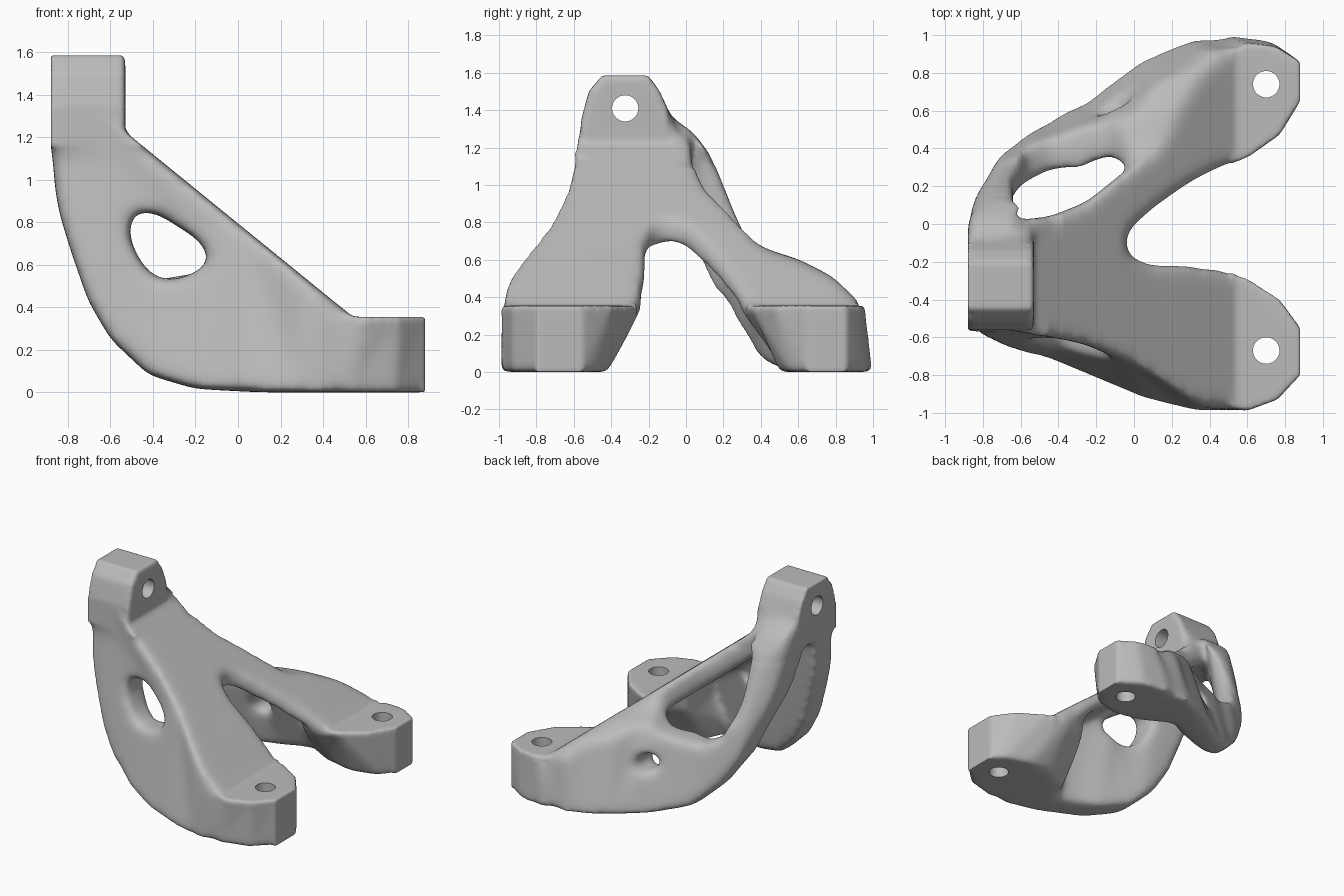
import bpy, bmesh, math

cube = bpy.data.objects.get("Cube")
if cube:
    bpy.data.objects.remove(cube, do_unlink=True)

metal = bpy.data.materials.new("grey_metal")
metal.use_nodes = True
grey = (0.5, 0.5, 0.5, 1)
metal.diffuse_color = grey
metal.node_tree.nodes["Principled BSDF"].inputs["Base Color"].default_value = grey


def stack(name, rings):
    """Closed solid from matching rings of 3D points."""
    bm = bmesh.new()
    rows = [[bm.verts.new(p) for p in ring] for ring in rings]
    n = len(rows[0])
    for a, b in zip(rows, rows[1:]):
        for i in range(n):
            j = (i + 1) % n
            bm.faces.new((a[i], a[j], b[j], b[i]))
    bm.faces.new(rows[0])
    bm.faces.new(rows[-1])
    bmesh.ops.recalc_face_normals(bm, faces=bm.faces)
    mesh = bpy.data.meshes.new(name)
    bm.to_mesh(mesh)
    bm.free()
    obj = bpy.data.objects.new(name, mesh)
    bpy.context.collection.objects.link(obj)
    return obj


def side_prism(name, pts, y0, y1):
    return stack(name, [[(x, y, z) for x, z in pts] for y in (y0, y1)])


def end_prism(name, pts, x0, x1):
    return stack(name, [[(x, y, z) for y, z in pts] for x in (x0, x1)])


def apply(obj, kind, **props):
    mod = obj.modifiers.new("step", kind)
    for key, value in props.items():
        setattr(mod, key, value)
    bpy.context.view_layer.objects.active = obj
    bpy.ops.object.modifier_apply(modifier=mod.name)


def boolean(obj, other, operation):
    apply(obj, 'BOOLEAN', operation=operation, solver='EXACT', object=other)


def cut(obj, cutter):
    boolean(obj, cutter, 'DIFFERENCE')
    bpy.data.objects.remove(cutter, do_unlink=True)


def slope(x):
    return 0.36 + (0.53 - x) * 0.815


# Side profile that limits walls and feet
limit = side_prism("profile_limit", [
    (-.875, 1.15), (-.86, .95), (-.84, .84), (-.785, .66), (-.705, .43), (-.6, .25),
    (-.42, .08), (-.2, .015), (.1, 0), (.88, 0), (.88, .355), (.54, .355), (-.53, 1.225),
    (-.62, 1.36), (-.875, 1.36)], -2, 2)
limit.hide_render = True

# Sloping forked plate, thicker along the window
plan = [(-.66, .02), (-.45, .04), (-.25, .12), (-.05, .28), (.05, .35), (.12, .38),
        (.2, .5), (.25, .63), (.36, .81), (.53, .94), (.53, .33), (.3, .22), (.1, .08),
        (-.02, -.03), (-.05, -.1), (-.02, -.17), (.08, -.21), (.25, -.21), (.53, -.26),
        (.53, -.98), (.36, -.96), (.235, -.88), (.11, -.81), (0, -.74), (-.25, -.64),
        (-.66, -.56)]


def underside(x, y):
    depth = .21 if y > .1 + x / 2 else .14
    return max(slope(x) - depth, .3)


sheet = stack("sloping_plate", [[(x, y, underside(x, y)) for x, y in plan],
                                [(x, y, slope(x)) for x, y in plan]])


# Curved leaning side walls: stations of x, outer y at the floor, lean, thickness
def wall(name, stations, side):
    def ring(z):
        outer = [(x, side * (y - k * z), z) for x, y, k, t in stations]
        inner = [(x, side * (y - t - k * z), z) for x, y, k, t in stations]
        return outer + inner[::-1]
    obj = stack(name, [ring(-.1), ring(1.4)])
    boolean(obj, limit, 'INTERSECT')
    return obj


back_wall = wall("back_wall", [(-.92, .36, .3, .28), (-.78, .44, .27, .23),
                               (-.65, .49, .2, .2), (-.5, .56, .2, .2), (-.3, .65, .26, .23),
                               (0, .85, .43, .3), (.3, .98, .3, .25), (.55, .98, .15, .2)], 1)
front_wall = wall("front_wall", [(-.92, .69, .14, .24), (-.8, .71, .14, .24),
                                 (-.5, .73, .14, .24), (-.2, .83, .21, .24),
                                 (0, .91, .22, .24), (.3, .99, .1, .24),
                                 (.55, .99, .05, .24)], -1)

# Trim the back wall's shoulder, then open the windows
cut(back_wall, end_prism("shoulder_cutter", [
    (-.1, 1.38), (.04, 1.28), (.14, 1.15), (.27, .84), (.33, .71), (.45, .65), (.6, .605),
    (.8, .505), (.95, .36), (1.2, .36), (1.2, 1.6), (-.1, 1.6)], -1, 1))
for target, pts, y0, y1 in (
    (front_wall, [(-.51, .82), (-.46, .85), (-.38, .84), (-.19, .72), (-.14, .65),
                  (-.15, .59), (-.28, .53), (-.37, .53), (-.45, .6), (-.51, .72)], -2, 0),
    (back_wall, [(-.63, 1.12), (-.56, 1.25), (-.3, 1.4), (-.02, .9), (-.03, .66), (-.14, .57),
                 (-.44, .52), (-.57, .59), (-.64, .85)], -.3, 2),
    (back_wall, [(-.1 + .075 * math.cos(i * math.pi / 8),
                  .36 + .06 * math.sin(i * math.pi / 8)) for i in range(16)], 0, 2),
):
    cut(target, side_prism("window_cutter", pts, y0, y1))


# Solid feet
def foot(name, low, high):
    obj = stack(name, [[(x, y, z) for x, y in ring]
                       for ring, z in ((low, 0), (high, .33), (high, .8))])
    boolean(obj, limit, 'INTERSECT')
    return obj


back_foot = foot("back_foot",
                 [(.08, .8), (.3, .95), (.5, 1), (.72, .97), (.88, .86), (.88, .65),
                  (.8, .55), (.62, .5), (.42, .52), (.2, .64)],
                 [(.26, .64), (.4, .84), (.6, .96), (.75, .94), (.88, .86), (.88, .65),
                  (.77, .47), (.6, .35), (.42, .28), (.26, .36)])
front_foot = foot("front_foot",
                  [(.08, -.87), (.3, -.97), (.5, -.99), (.74, -.93), (.88, -.8),
                   (.88, -.55), (.8, -.48), (.62, -.42), (.42, -.43), (.2, -.55)],
                  [(.2, -.8), (.4, -.95), (.6, -.99), (.76, -.93), (.88, -.8),
                   (.88, -.55), (.77, -.4), (.6, -.29), (.42, -.23), (.2, -.3)])

# Upper lug
lug = end_prism("lug", [(-.45, 1.585), (-.2, 1.585), (-.14, 1.5), (-.09, 1.39), (-.05, 1.29),
                        (.01, 1.2), (.01, 1.13), (-.57, 1.13), (-.56, 1.35), (-.52, 1.5)],
                -.88, -.53)

# Merge everything into one casting
bpy.data.objects.remove(limit, do_unlink=True)
bpy.ops.object.select_all(action='DESELECT')
for part in (sheet, back_wall, front_wall, back_foot, front_foot, lug):
    part.select_set(True)
bpy.context.view_layer.objects.active = sheet
bpy.ops.object.join()
bracket = sheet
bracket.name = "bracket"
apply(bracket, 'REMESH', mode='VOXEL', voxel_size=.016)

# Blend the organic middle strongly, keep lug and feet crisper
bm = bmesh.new()
bm.from_mesh(bracket.data)
middle = [v for v in bm.verts if v.co.x < .52 and v.co.z < 1.16]
shoulder = [v for v in bm.verts if v.co.y > -.1 and 1.1 < v.co.z < 1.4]
foot_sides = [v for v in bm.verts if .4 < v.co.x < .865 and v.co.z < .31]
for verts, rounds in ((list(bm.verts), 4), (middle, 36), (shoulder, 25), (foot_sides, 12)):
    for _ in range(rounds):
        bmesh.ops.smooth_vert(bm, verts=verts, factor=.5, use_axis_x=True,
                              use_axis_y=True, use_axis_z=True)
bm.to_mesh(bracket.data)
bm.free()

# Bolt holes
for loc, rot in (((.7, .74, .2), 0), ((.7, -.67, .2), 0), ((-.7, -.325, 1.41), math.pi / 2)):
    bpy.ops.mesh.primitive_cylinder_add(vertices=40, radius=.07, depth=.7,
                                        location=loc, rotation=(0, rot, 0))
    cut(bracket, bpy.context.object)

bracket.data.materials.clear()
bracket.data.materials.append(metal)
bpy.ops.object.select_all(action='DESELECT')
bracket.select_set(True)
bpy.context.view_layer.objects.active = bracket
bpy.ops.object.shade_smooth_by_angle(angle=math.radians(50))
